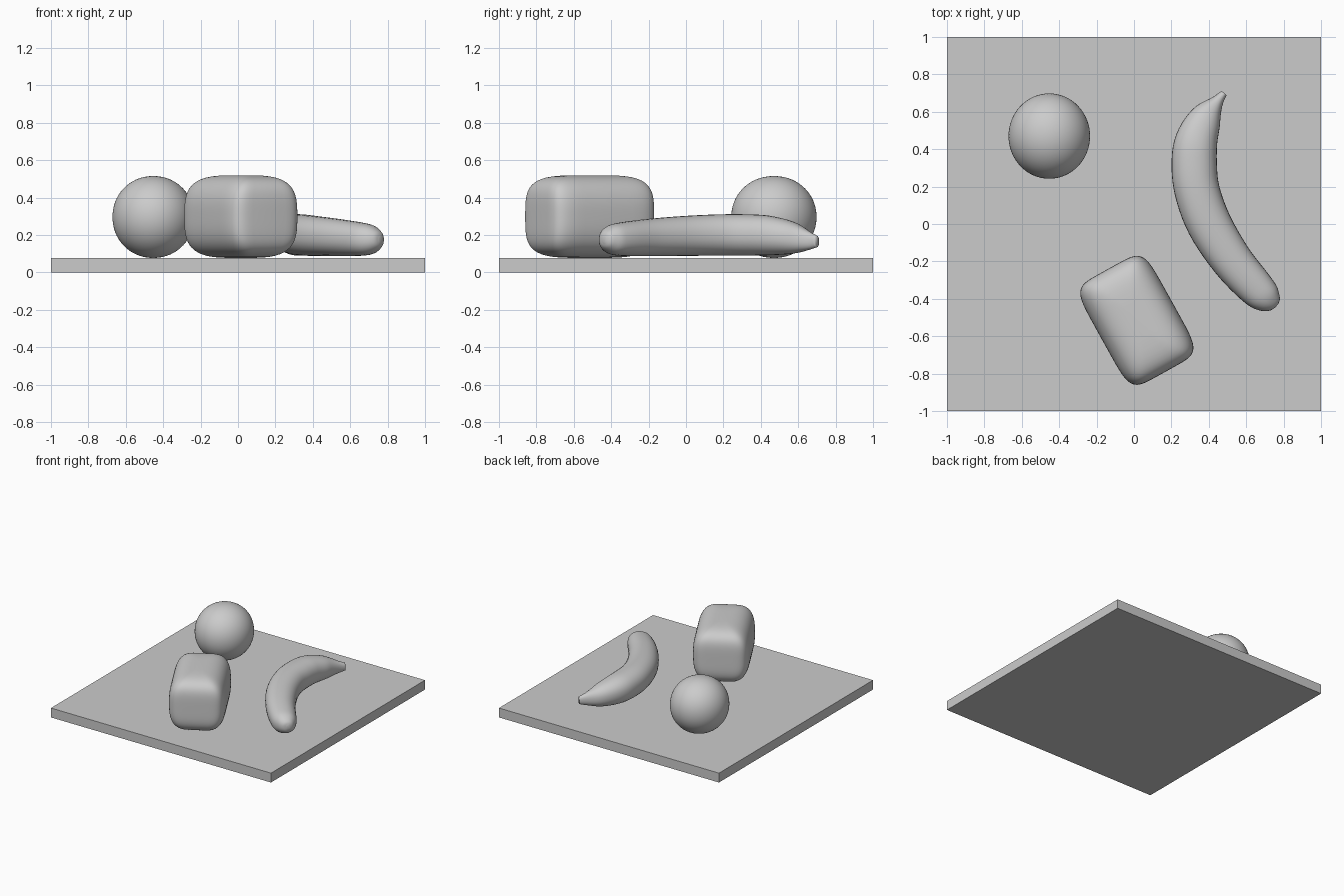
import bpy, bmesh, math
from mathutils import Vector, Matrix

if "Cube" in bpy.data.objects:
    bpy.data.objects.remove(bpy.data.objects["Cube"])

grey = bpy.data.materials.new("plain_grey")
grey.diffuse_color = (0.6, 0.6, 0.6, 1)
grey.use_nodes = True
grey.node_tree.nodes["Principled BSDF"].inputs["Base Color"].default_value = grey.diffuse_color


def spow(v, e):
    return math.copysign(abs(v) ** e, v)


def finish(name, bm, smooth=True):
    bmesh.ops.remove_doubles(bm, verts=bm.verts, dist=1e-5)
    bmesh.ops.recalc_face_normals(bm, faces=bm.faces)
    for f in bm.faces:
        f.smooth = smooth
    me = bpy.data.meshes.new(name)
    bm.to_mesh(me)
    bm.free()
    me.materials.append(grey)
    ob = bpy.data.objects.new(name, me)
    bpy.context.collection.objects.link(ob)
    return ob


def loft(name, rings):
    """Skin closed rings of points and cap both ends."""
    bm = bmesh.new()
    loops = [[bm.verts.new(p) for p in r] for r in rings]
    n = len(loops[0])
    for a, b in zip(loops, loops[1:]):
        for i in range(n):
            j = (i + 1) % n
            bm.faces.new((a[i], a[j], b[j], b[i]))
    bm.faces.new(loops[0])
    bm.faces.new(loops[-1])
    return finish(name, bm)


def rounded_solid(name, centre, radii, plan, side_x, side_y, turn=0, n=64, m=32):
    """Stacked superellipse rings; the exponents set how boxy each outline is."""
    M = Matrix.Translation(centre) @ Matrix.Rotation(turn, 4, 'Z')
    rings = []
    for k in range(m + 1):
        t = math.sin(math.pi * (0.015 + 0.97 * k / m - 0.5))
        sx = (1 - abs(t) ** side_x) ** (1 / side_x)
        sy = (1 - abs(t) ** side_y) ** (1 / side_y)
        ring = []
        for i in range(n):
            a = 2 * math.pi * i / n
            ring.append(M @ Vector((radii[0] * sx * spow(math.cos(a), 2 / plan),
                                    radii[1] * sy * spow(math.sin(a), 2 / plan),
                                    radii[2] * t)))
        rings.append(ring)
    return loft(name, rings)


# Flat square base board
bm = bmesh.new()
bmesh.ops.create_cube(bm, size=1, matrix=Matrix.Translation((0, 0, 0.0385))
                      @ Matrix.Diagonal((2, 2, 0.077, 1)))
finish("base_board", bm, smooth=False)

# Round fruit
rounded_solid("round_fruit", (-0.453, 0.47, 0.296), (0.218, 0.228, 0.219), 2, 2.05, 2.05)

# Pillow-shaped loaf, turned on the board
rounded_solid("loaf", (0.015, -0.515, 0.298), (0.213, 0.315, 0.221), 6, 2.9, 4.5,
              turn=math.radians(29))

# Curved fruit: x, y, z, half width, half height along its spine
spine = [(0.482, 0.70, 0.165, 0.018, 0.03), (0.445, 0.655, 0.17, 0.035, 0.05),
         (0.385, 0.57, 0.185, 0.085, 0.085), (0.335, 0.45, 0.197, 0.113, 0.105),
         (0.322, 0.33, 0.2, 0.121, 0.11), (0.337, 0.18, 0.2, 0.121, 0.11),
         (0.402, 0.0, 0.195, 0.12, 0.107), (0.52, -0.19, 0.187, 0.111, 0.1),
         (0.645, -0.335, 0.178, 0.1, 0.09), (0.71, -0.395, 0.175, 0.082, 0.077),
         (0.752, -0.428, 0.175, 0.045, 0.045), (0.763, -0.437, 0.175, 0.012, 0.015)]


def smooth_point(i, t):
    p = [Vector(spine[min(max(i + d, 0), len(spine) - 1)]) for d in (-1, 0, 1, 2)]
    return 0.5 * (2 * p[1] + (p[2] - p[0]) * t + (2 * p[0] - 5 * p[1] + 4 * p[2] - p[3]) * t * t
                  + (3 * p[1] - p[0] - 3 * p[2] + p[3]) * t ** 3)


path = [smooth_point(i, s / 5) for i in range(len(spine) - 1) for s in range(5)]
path.append(Vector(spine[-1]))
rings = []
for k, p in enumerate(path):
    d = path[min(k + 1, len(path) - 1)] - path[max(k - 1, 0)]
    across = Vector((-d[1], d[0], 0)).normalized()
    rings.append([Vector(p[:3]) + across * p[3] * spow(math.cos(a), 0.9)
                  + Vector((0, 0, p[4] * spow(math.sin(a), 0.9)))
                  for a in (2 * math.pi * i / 32 for i in range(32))])
loft("curved_fruit", rings)
